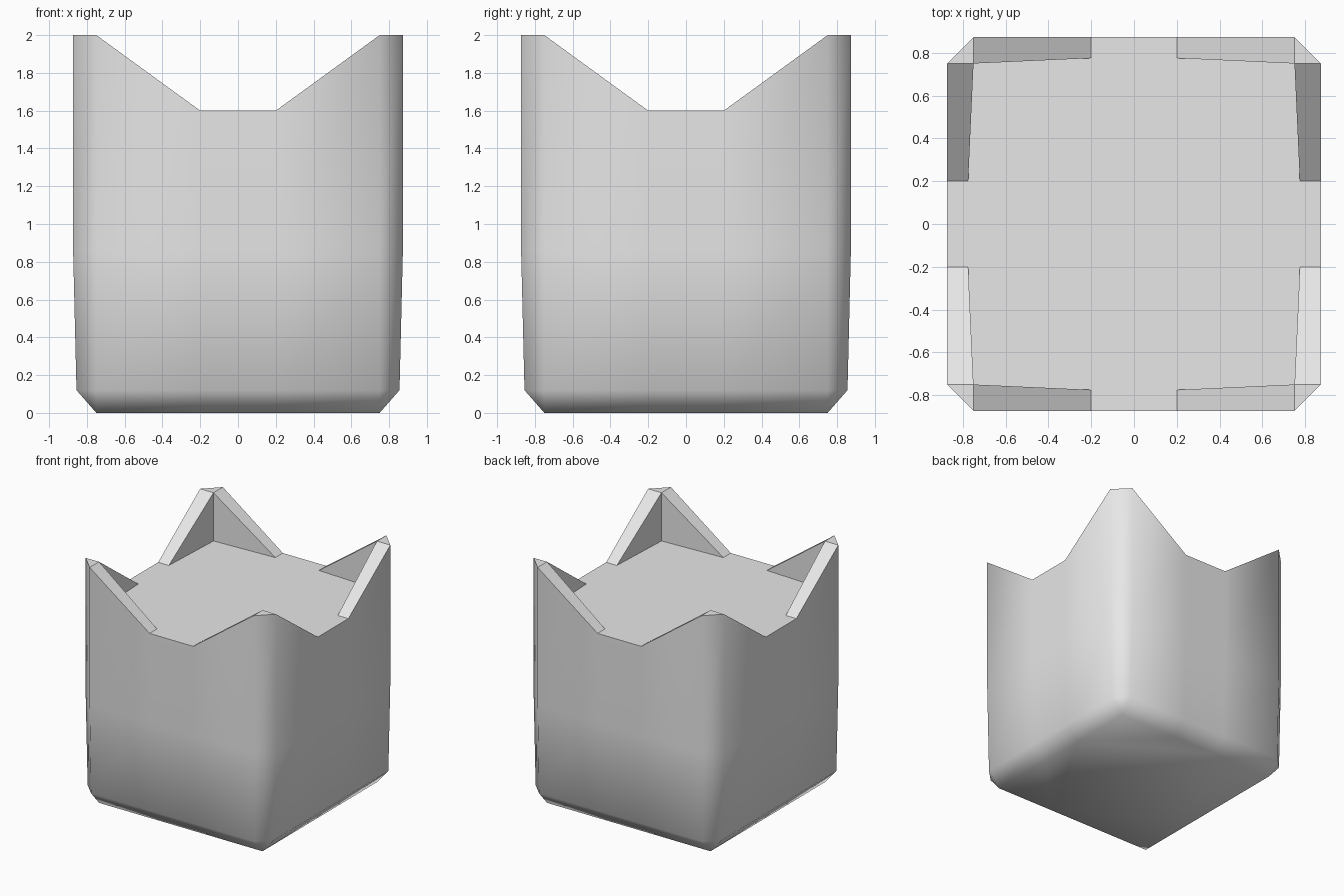
import bpy
import bmesh
from math import pi
from mathutils import Matrix, Vector

if "Cube" in bpy.data.objects:
    bpy.data.objects.remove(bpy.data.objects["Cube"], do_unlink=True)

CORNER, NOTCH, OUTER, INNER = 0.75, 0.2, 0.873, 0.775
FLOOR, TIP = 1.6, 2.0

grey = bpy.data.materials.new("light_grey")
grey.use_nodes = True
colour = (0.8, 0.8, 0.8, 1)
grey.diffuse_color = colour
grey.node_tree.nodes["Principled BSDF"].inputs["Base Color"].default_value = colour

bm = bmesh.new()


def turned(points):
    """Repeat points on all four sides."""
    return [Matrix.Rotation(k * pi / 2, 3, "Z") @ Vector(p)
            for k in range(4) for p in points]


def ring(extent, low, high):
    """Chamfered square section, with the notch points at their own height."""
    return turned([(extent, -NOTCH, low), (extent, NOTCH, low),
                   (extent, CORNER, high), (CORNER, extent, high)])


def face(points, smooth=False):
    f = bm.faces.new([bm.verts.new(p) for p in points])
    f.smooth = smooth


# Outer shell, from the bottom edge up to the crown-shaped rim
rings = [ring(CORNER, 0, 0), ring(0.855, 0.12, 0.12),
         ring(OUTER, 0.86, 0.86), ring(OUTER, FLOOR, TIP)]
for a, b in zip(rings, rings[1:]):
    n = len(a)
    for i in range(n):
        j = (i + 1) % n
        face([a[i], a[j], b[j], b[i]], True)

# Underside
face([p for i, p in enumerate(rings[0]) if i % 4 != 3][::-1], True)

# Flat floor reaching the outside at each notch
face(turned([(OUTER, -NOTCH, FLOOR), (OUTER, NOTCH, FLOOR),
             (INNER, NOTCH, FLOOR), (CORNER, CORNER, FLOOR),
             (NOTCH, INNER, FLOOR)]))

# Corner points: sloping rims, inner walls and tip caps
tip = Vector((CORNER, CORNER, TIP))
base = Vector((CORNER, CORNER, FLOOR))
for k in range(4):
    turn = Matrix.Rotation(k * pi / 2, 3, "Z")
    for swap in (False, True):
        def place(p):
            x, y, z = p
            return turn @ Vector((y, x, z) if swap else (x, y, z))
        start = (INNER, NOTCH, FLOOR)
        rim = [(OUTER, NOTCH, FLOOR), (OUTER, CORNER, TIP), tip, start]
        wall = [start, tip, base]
        for part in (rim, wall):
            face([place(p) for p in (part[::-1] if swap else part)])
    face([turn @ Vector(p) for p in
          (tip, (OUTER, CORNER, TIP), (CORNER, OUTER, TIP))])

bmesh.ops.remove_doubles(bm, verts=bm.verts, dist=0.0005)
bmesh.ops.recalc_face_normals(bm, faces=bm.faces)
mesh = bpy.data.meshes.new("crowned_block")
bm.to_mesh(mesh)
bm.free()
mesh.materials.append(grey)
block = bpy.data.objects.new("crowned_block", mesh)
bpy.context.collection.objects.link(block)
